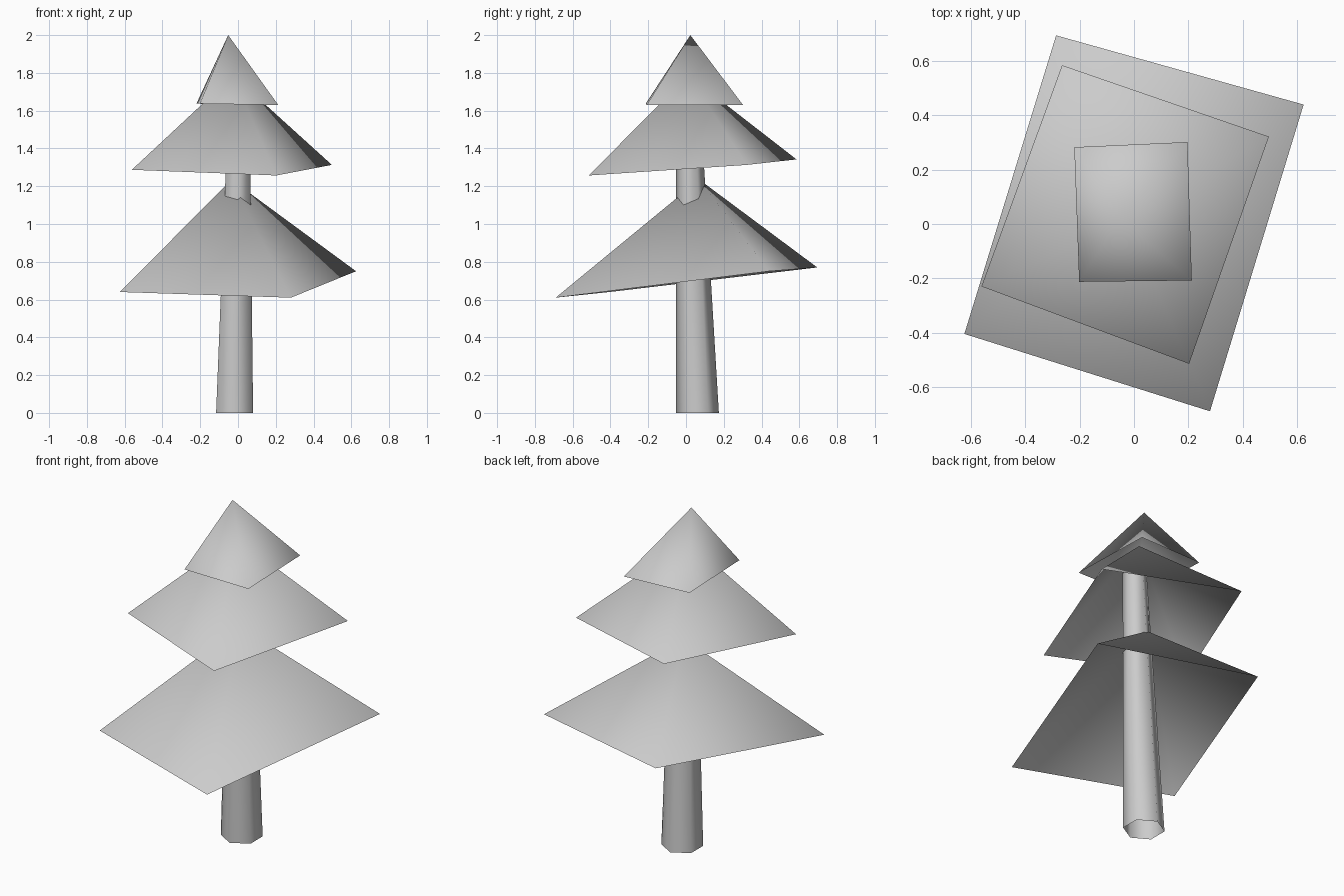
import bpy
import bmesh
from math import sin, cos, tau
from mathutils import Vector

cube = bpy.data.objects.get("Cube")
if cube:
    bpy.data.objects.remove(cube, do_unlink=True)

# One plain grey for the whole tree
grey = bpy.data.materials.new("light_grey")
grey.use_nodes = True
colour = (0.6, 0.6, 0.6, 1)
grey.diffuse_color = colour
grey.node_tree.nodes["Principled BSDF"].inputs["Base Color"].default_value = colour


def finish(name, bm):
    """Turn a bmesh into a smooth-shaded object."""
    for face in bm.faces:
        face.smooth = True
    mesh = bpy.data.meshes.new(name)
    bm.to_mesh(mesh)
    bm.free()
    mesh.materials.append(grey)
    obj = bpy.data.objects.new(name, mesh)
    bpy.context.collection.objects.link(obj)


def canopy(name, apex, corners):
    """Four-sided open pyramid; corners run counter-clockwise."""
    bm = bmesh.new()
    tip = bm.verts.new(apex)
    rim = [bm.verts.new(c) for c in corners]
    for i, v in enumerate(rim):
        bm.faces.new((v, rim[(i + 1) % 4], tip))
    finish(name, bm)


def tube(name, rings, sides):
    """Open tapered tube through (centre, radius) rings."""
    bm = bmesh.new()
    loops = []
    for centre, r in rings:
        loops.append([bm.verts.new(Vector(centre) + Vector((r * sin(tau * i / sides), -r * cos(tau * i / sides), 0)))
                      for i in range(sides)])
    for low, high in zip(loops, loops[1:]):
        for i in range(sides):
            j = (i + 1) % sides
            bm.faces.new((low[i], low[j], high[j], high[i]))
    finish(name, bm)


# Leaning hexagonal trunk
tube("trunk", [((-0.018, 0.061, 0), 0.113), ((0.005, 0.012, 1.6), 0.066)], 6)

# Three tiers of foliage, bottom to top
canopy("lower_foliage", (-0.035, 0.07, 1.235),
       [(0.28, -0.69, 0.61), (0.625, 0.44, 0.75), (-0.287, 0.695, 0.77), (-0.625, -0.405, 0.64)])
canopy("middle_foliage", (-0.026, 0.012, 1.787),
       [(0.203, -0.515, 1.257), (0.497, 0.322, 1.313), (-0.265, 0.585, 1.342), (-0.562, -0.23, 1.287)])
canopy("top_foliage", (-0.052, 0.023, 2.0),
       [(0.213, -0.208, 1.63), (0.197, 0.302, 1.63), (-0.22, 0.283, 1.637), (-0.202, -0.213, 1.637)])
